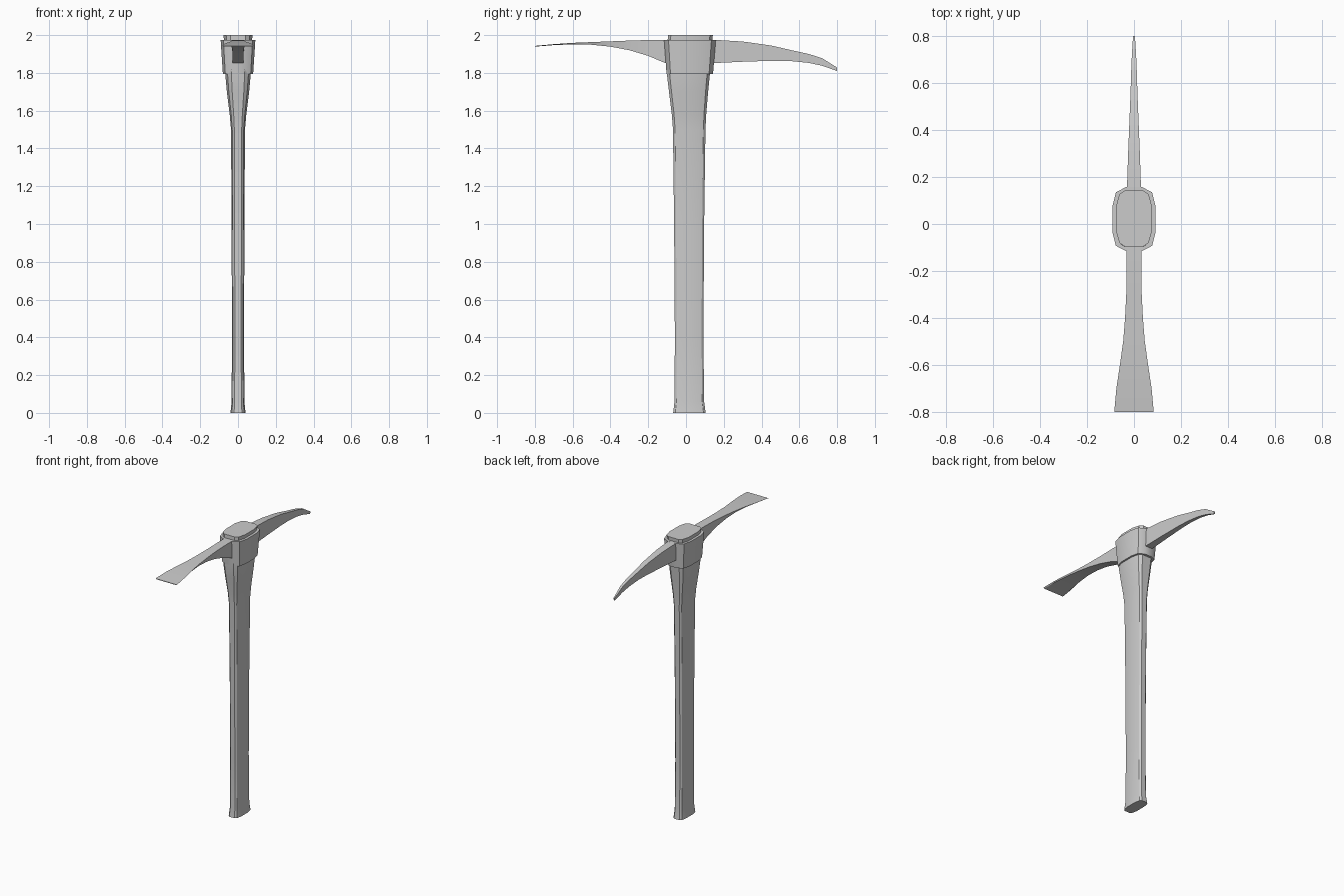
import bpy, bmesh

cube = bpy.data.objects.get("Cube")
if cube:
    bpy.data.objects.remove(cube, do_unlink=True)

grey = bpy.data.materials.new("plain grey")
grey.use_nodes = True
grey.diffuse_color = (0.6, 0.6, 0.6, 1)
grey.node_tree.nodes["Principled BSDF"].inputs["Base Color"].default_value = (0.6, 0.6, 0.6, 1)


def loft(name, rings):
    """Skin a row of equal-sized point rings and cap both ends."""
    bm = bmesh.new()
    rows = [[bm.verts.new(p) for p in ring] for ring in rings]
    for a, b in zip(rows, rows[1:]):
        for i in range(len(a)):
            j = (i + 1) % len(a)
            bm.faces.new((a[i], a[j], b[j], b[i]))
    bm.faces.new(rows[0])
    bm.faces.new(rows[-1])
    bmesh.ops.recalc_face_normals(bm, faces=bm.faces)
    mesh = bpy.data.meshes.new(name)
    bm.to_mesh(mesh)
    bm.free()
    mesh.materials.append(grey)
    obj = bpy.data.objects.new(name, mesh)
    bpy.context.collection.objects.link(obj)
    bpy.ops.object.select_all(action='DESELECT')
    obj.select_set(True)
    bpy.context.view_layer.objects.active = obj
    bpy.ops.object.shade_smooth_by_angle(angle=0.5)
    return obj


def oval(z, half, front, back, corner):
    """Twelve-sided section; corner holds one quarter as fractions."""
    mid, reach = (front + back) / 2, (back - front) / 2
    quarter = list(corner)
    pts = quarter + [(u, -v) for u, v in reversed(quarter)]
    pts += [(-u, -v) for u, v in quarter] + [(-u, v) for u, v in reversed(quarter)]
    return [(u * half, mid + v * reach, z) for u, v in pts]


def bar(y, top, bottom, half):
    """Four-sided blade section, slightly narrower underneath."""
    return [(-half, y, top), (half, y, top),
            (half * 0.9, y, bottom), (-half * 0.9, y, bottom)]


# Handle: height, half width, front, back
shaft_corner = ((0.52, 1), (0.82, 0.87), (1, 0.45))
handle = [(0, .04, -.068, .104), (.06, .034, -.061, .096), (.4, .032, -.059, .092),
          (1, .034, -.063, .096), (1.5, .037, -.069, .103), (1.58, .044, -.075, .107),
          (1.7, .059, -.09, .117), (1.8, .068, -.102, .127), (2, .076, -.096, .142)]
loft("handle", [oval(*s, shaft_corner) for s in handle])

# Collar around the handle top
collar_corner = ((0.36, 1), (0.84, 0.83), (1, 0.4))
collar = [(1.795, .08, -.103, .143), (1.975, .092, -.116, .158)]
loft("head_collar", [oval(*s, collar_corner) for s in collar])

# Flat flaring blade at the front: y, top, bottom, half width
adze = [(-.05, 1.975, 1.84, .032), (-.11, 1.975, 1.852, .032), (-.2, 1.974, 1.89, .032),
        (-.3, 1.971, 1.92, .033), (-.4, 1.967, 1.939, .038), (-.5, 1.963, 1.949, .046),
        (-.6, 1.959, 1.951, .06), (-.7, 1.952, 1.947, .075), (-.8, 1.943, 1.939, .084)]
loft("adze_blade", [bar(*s) for s in adze])

# Curved point at the back
pick = [(.08, 1.975, 1.852, .03), (.15, 1.975, 1.852, .03), (.3, 1.966, 1.859, .025),
        (.45, 1.945, 1.864, .019), (.55, 1.922, 1.863, .015), (.65, 1.9, 1.853, .012),
        (.72, 1.878, 1.838, .009), (.8, 1.828, 1.81, .004)]
loft("pick_point", [bar(*s) for s in pick])
